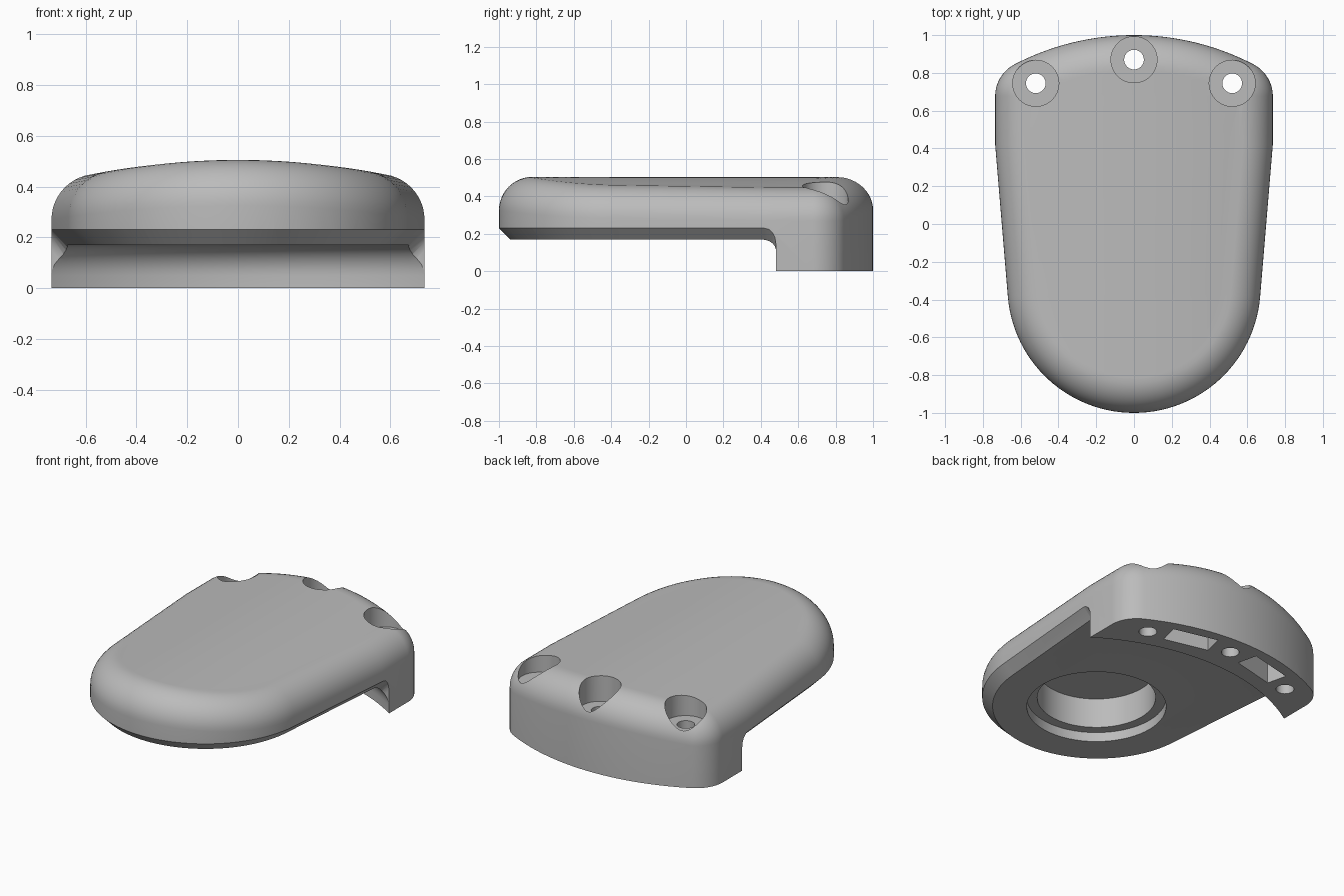
import bpy, bmesh
from math import sin, cos, radians, sqrt, pi, atan2
from mathutils import Vector

if "Cube" in bpy.data.objects:
    bpy.data.objects.remove(bpy.data.objects["Cube"])

grey = bpy.data.materials.new("plain grey")
grey.use_nodes = True
grey.diffuse_color = (0.5, 0.5, 0.5, 1)
grey.node_tree.nodes["Principled BSDF"].inputs["Base Color"].default_value = (0.5, 0.5, 0.5, 1)

HALF_W, FILLET, CHAMFER, UNDER, SEGS = 0.735, 0.18, 0.065, 0.17, 64


def finish(name, bm):
    bmesh.ops.remove_doubles(bm, verts=bm.verts, dist=1e-5)
    bmesh.ops.recalc_face_normals(bm, faces=bm.faces)
    mesh = bpy.data.meshes.new(name)
    bm.to_mesh(mesh)
    bm.free()
    mesh.materials.append(grey)
    obj = bpy.data.objects.new(name, mesh)
    bpy.context.collection.objects.link(obj)
    return obj


def skin(bm, rings):
    """Join closed rings with quads and return the vertex rings."""
    vs = [[bm.verts.new(p) for p in r] for r in rings]
    n = len(vs[0])
    for a, b in zip(vs, vs[1:]):
        for i in range(n):
            bm.faces.new((a[i], a[(i + 1) % n], b[(i + 1) % n], b[i]))
    return vs


def sweep(name, rings):
    bm = bmesh.new()
    vs = skin(bm, rings)
    bm.faces.new(vs[0])
    bm.faces.new(vs[-1])
    return finish(name, bm)


def cut(target, cutter):
    cutter.hide_render = True
    mod = target.modifiers.new("cut", "BOOLEAN")
    mod.operation, mod.solver, mod.object = "DIFFERENCE", "EXACT", cutter
    bpy.context.view_layer.objects.active = target
    bpy.ops.object.modifier_apply(modifier=mod.name)
    bpy.data.objects.remove(cutter)


def cylinder(name, x, y, radius, z0, z1):
    ring = [(x + radius * cos(2 * pi * i / SEGS), y + radius * sin(2 * pi * i / SEGS)) for i in range(SEGS)]
    return sweep(name, [[(px, py, z) for px, py in ring] for z in (z0, z1)])


def arc(cx, cy, r, a0, a1, n):
    """Points paired with their outward normals."""
    out = []
    for i in range(n + 1):
        a = a0 + (a1 - a0) * i / n
        d = Vector((cos(a), sin(a)))
        out.append((Vector((cx, cy)) + r * d, d))
    return out


# Half outline from front tip to back tip: nose, tapered side, corner, back bow
nose_r, corner_r, back_r = 0.67, 0.19, 1.37
corner_x = HALF_W - corner_r
rise = sqrt((back_r - corner_r) ** 2 - corner_x ** 2)
turn = atan2(rise, corner_x)
half = arc(0, -0.33, nose_r, -pi / 2, radians(-4.75), 28)
shoulder = (Vector((HALF_W, 0.42)), Vector((1, -0.04)))
half.append(shoulder)
half += arc(corner_x, 1 - back_r + rise, corner_r, 0, turn, 14)
half += arc(0, 1 - back_r, back_r, turn, pi / 2, 14)[1:]
left = [(Vector((-p.x, p.y)), Vector((-n.x, n.y))) for p, n in half[1:-1]]
outline = half + left[::-1]


def crown(x):
    return 0.505 - 0.18 * x * x


def fillet_ring(angle):
    inset = FILLET * (1 - cos(angle))
    ring = []
    for p, n in outline:
        q = p - n * inset
        top = crown((p - n * FILLET).x)
        ring.append((q.x, q.y, top - FILLET * (1 - sin(angle))))
    return ring


# Body shell: upright wall, rounded rim and crowned top
bm = bmesh.new()
rings = [[(p.x, p.y, 0) for p, n in outline]]
rings += [fillet_ring(pi / 2 * i / 12) for i in range(13)]
vs = skin(bm, rings)
bm.faces.new(vs[0])
strips = 20
inner = [p - n * FILLET for p, n in half]
rows = []
for q in inner:
    fr = [1 - 2 * k / strips for k in range(strips + 1)]
    rows.append([bm.verts.new((q.x * t, q.y, crown(q.x * t))) for t in fr])
for j, (a, b) in enumerate(zip(rows, rows[1:])):
    for k in range(strips):
        if j == 0:
            bm.faces.new((rows[0][0], b[k], b[k + 1]))
        elif j == len(rows) - 2:
            bm.faces.new((a[k], rows[-1][0], a[k + 1]))
        else:
            bm.faces.new((a[k], b[k], b[k + 1], a[k + 1]))
bmesh.ops.delete(bm, geom=[v for v in bm.verts if not v.link_faces], context="VERTS")
body = finish("body_shell", bm)

# Underside clearance, ending in a concave fillet along the curved back lip
lip_r, lip_peak, cove = 1.34, 0.70, 0.12
sections = []
for i in range(49):
    x = -0.9 + 1.8 * i / 48
    y = lip_peak - lip_r + sqrt(lip_r ** 2 - x * x)
    sec = [(x, -1.2, -0.1), (x, y, -0.1)]
    for k in range(9):
        a = pi / 2 * k / 8
        sec.append((x, y - cove * (1 - cos(a)), UNDER - cove * (1 - sin(a))))
    sec.append((x, -1.2, UNDER))
    sections.append(sec)
cut(body, sweep("underside_cutter", sections))

# Chamfer around the lower rim, dropping away where it meets the lip
path = [(p, n, 0) for p, n in half[:29]] + [(shoulder[0], shoulder[1], 0)]
for k in range(1, 5):
    a = pi / 2 * k / 4
    path.append((Vector((HALF_W, 0.42 + 0.06 * sin(a))), Vector((1, 0)), 0.08 * (1 - cos(a))))
path = [(Vector((-p.x, p.y)), Vector((-n.x, n.y)), d) for p, n, d in path[:0:-1]] + path
sections = []
for p, n, drop in path:
    sec = []
    for off, z in ((-0.075, -0.05), (-0.075, 0.155 - drop), (0.03, 0.26 - drop), (0.03, -0.05)):
        q = p + n * off
        sec.append((q.x, q.y, z))
    sections.append(sec)
cut(body, sweep("chamfer_cutter", sections))

# Stepped round recess underneath
cut(body, cylinder("recess_rim_cutter", 0, -0.34, 0.405, -0.1, 0.23))
cut(body, cylinder("recess_cutter", 0, -0.34, 0.344, -0.1, 0.42))

# Screw holes with wide counterbores
for x, y in ((-0.52, 0.745), (0, 0.87), (0.52, 0.745)):
    cut(body, cylinder("counterbore_cutter", x, y, 0.122, 0.34, 0.8))
    cut(body, cylinder("hole_cutter", x, y, 0.052, -0.1, 0.8))

# Rectangular pockets in the lip between the holes
for side in (-1, 1):
    along = Vector((side * 0.972, -0.235)) * 0.145
    across = Vector((side * 0.235, 0.972)) * 0.065
    mid = Vector((side * 0.27, 0.835))
    corners = [mid + along * a + across * b for a, b in ((-1, -1), (1, -1), (1, 1), (-1, 1))]
    cut(body, sweep("pocket_cutter", [[(c.x, c.y, z) for c in corners] for z in (-0.1, 0.25)]))

# Smooth shading with crisp cut edges
bpy.ops.object.select_all(action="DESELECT")
body.select_set(True)
bpy.context.view_layer.objects.active = body
bpy.ops.object.shade_smooth_by_angle(angle=radians(30))
